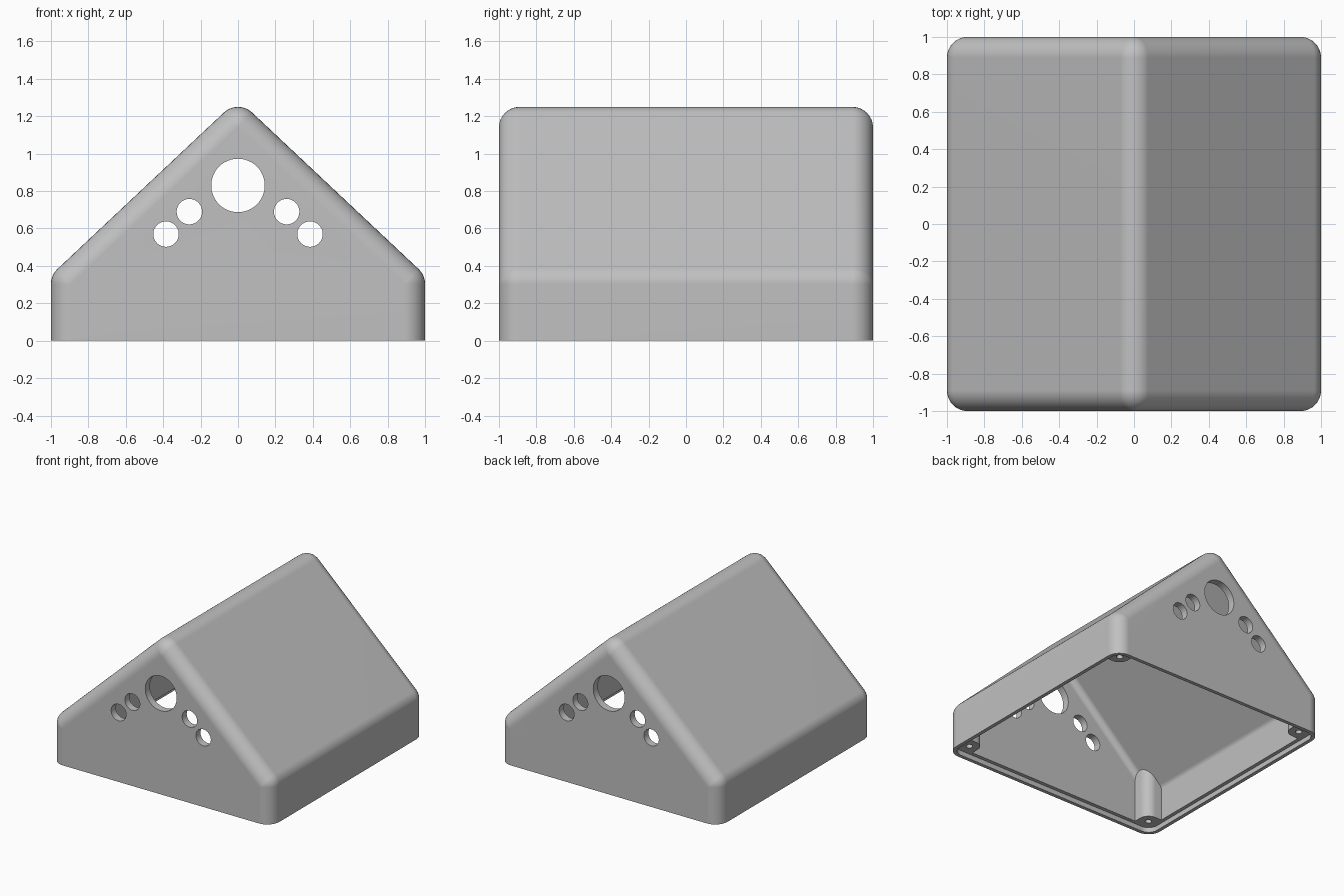
import bpy, bmesh, math
from mathutils import Matrix

if "Cube" in bpy.data.objects:
    bpy.data.objects.remove(bpy.data.objects["Cube"])

grey = bpy.data.materials.new("plain grey")
grey.use_nodes = True
GREY = (0.53, 0.53, 0.53, 1)
grey.diffuse_color = GREY
grey.node_tree.nodes["Principled BSDF"].inputs["Base Color"].default_value = GREY

CORE = 0.89          # half size of the unrounded core
RIDGE = 1.14         # height of the core ridge
PITCH = 0.94         # roof slope
EAVE = RIDGE - CORE * PITCH
WALL = 0.06
ROUND = 0.11
STEPS = 8


def finish(name, bm):
    bmesh.ops.recalc_face_normals(bm, faces=bm.faces)
    mesh = bpy.data.meshes.new(name)
    bm.to_mesh(mesh)
    bm.free()
    obj = bpy.data.objects.new(name, mesh)
    bpy.context.collection.objects.link(obj)
    mesh.materials.append(grey)
    return obj


def house(name, radius, floor):
    """Gabled block whose upper and vertical edges are rounded."""
    tilt = math.atan2(1, PITCH)
    arcs = [(CORE, EAVE, 0, tilt),
            (0, RIDGE, tilt, math.pi - tilt),
            (-CORE, EAVE, math.pi - tilt, math.pi)]
    bm = bmesh.new()
    rings = []
    for side in (-1, 1):
        for i in range(STEPS + 1):
            phi = math.pi / 2 * i / STEPS
            if side < 0:
                phi = phi - math.pi / 2
            rho = radius * math.cos(phi)
            y = side * CORE + radius * math.sin(phi)
            ring = [(CORE + rho, floor)]
            for cx, cz, a0, a1 in arcs:
                for k in range(STEPS + 1):
                    a = a0 + (a1 - a0) * k / STEPS
                    ring.append((cx + rho * math.cos(a), cz + rho * math.sin(a)))
            ring.append((-CORE - rho, floor))
            rings.append([bm.verts.new((x, y, z)) for x, z in ring])
    for r, s in zip(rings, rings[1:]):
        for j in range(len(r) - 1):
            bm.faces.new((r[j], r[j + 1], s[j + 1], s[j]))
    bm.faces.new(rings[0])
    bm.faces.new(rings[-1])
    bm.faces.new([r[0] for r in rings] + [r[-1] for r in reversed(rings)])
    bmesh.ops.remove_doubles(bm, verts=bm.verts, dist=1e-5)
    return finish(name, bm)


def block(name, x, y, half, z0, z1, radius):
    """Square block with rounded upright edges."""
    bm = bmesh.new()
    bmesh.ops.create_cube(bm, size=1)
    bmesh.ops.scale(bm, vec=(2 * half, 2 * half, z1 - z0), verts=bm.verts)
    bmesh.ops.translate(bm, vec=(x, y, (z0 + z1) / 2), verts=bm.verts)
    upright = [e for e in bm.edges
               if abs(e.verts[0].co.z - e.verts[1].co.z) > 0.01]
    bmesh.ops.bevel(bm, geom=upright, offset=radius, segments=STEPS,
                    profile=0.5, affect='EDGES')
    return finish(name, bm)


def drill(name, place, radius, depth, sides, along_y=False):
    bm = bmesh.new()
    turn = Matrix.Rotation(math.pi / 2, 4, 'X') if along_y else Matrix()
    bmesh.ops.create_cone(bm, cap_ends=True, segments=sides, radius1=radius,
                          radius2=radius, depth=depth,
                          matrix=Matrix.Translation(place) @ turn)
    return finish(name, bm)


def cut(target, cutter):
    bpy.context.view_layer.objects.active = target
    mod = target.modifiers.new("cut", 'BOOLEAN')
    mod.operation = 'DIFFERENCE'
    mod.solver = 'EXACT'
    mod.object = cutter
    bpy.ops.object.modifier_apply(modifier=mod.name)
    bpy.data.objects.remove(cutter)


# Outer body and hollow interior, leaving a screw post in each corner
shell = house("house_shell", ROUND, 0)
cavity = house("cavity_cutter", ROUND - WALL, -0.2)
corners = [(sx, sy) for sx in (-1, 1) for sy in (-1, 1)]
for sx, sy in corners:
    cut(cavity, block("post", sx * 0.95, sy * 0.95, 0.15, -0.4, 1, 0.08))
cut(shell, cavity)

# Stepped recess for the base plate
cut(shell, block("recess_cutter", 0, 0, 0.97, -0.1, 0.04, 0.08))

# Screw holes in the posts
for sx, sy in corners:
    cut(shell, drill("screw_cutter", (sx * 0.88, sy * 0.88, 0.1), 0.025, 0.3, 20))

# Round openings through both gables
openings = [(0, 0.83, 0.143)]
for s in (-1, 1):
    openings += [(s * 0.26, 0.69, 0.068), (s * 0.385, 0.57, 0.068)]
for x, z, r in openings:
    cut(shell, drill("opening_cutter", (x, 0, z), r, 3, 48, True))

# Smooth rounded edges, crisp cut edges
bpy.ops.object.select_all(action='DESELECT')
shell.select_set(True)
bpy.context.view_layer.objects.active = shell
bpy.ops.object.shade_smooth_by_angle(angle=math.radians(30))
weighted = shell.modifiers.new("flat_faces", 'WEIGHTED_NORMAL')
weighted.keep_sharp = True
